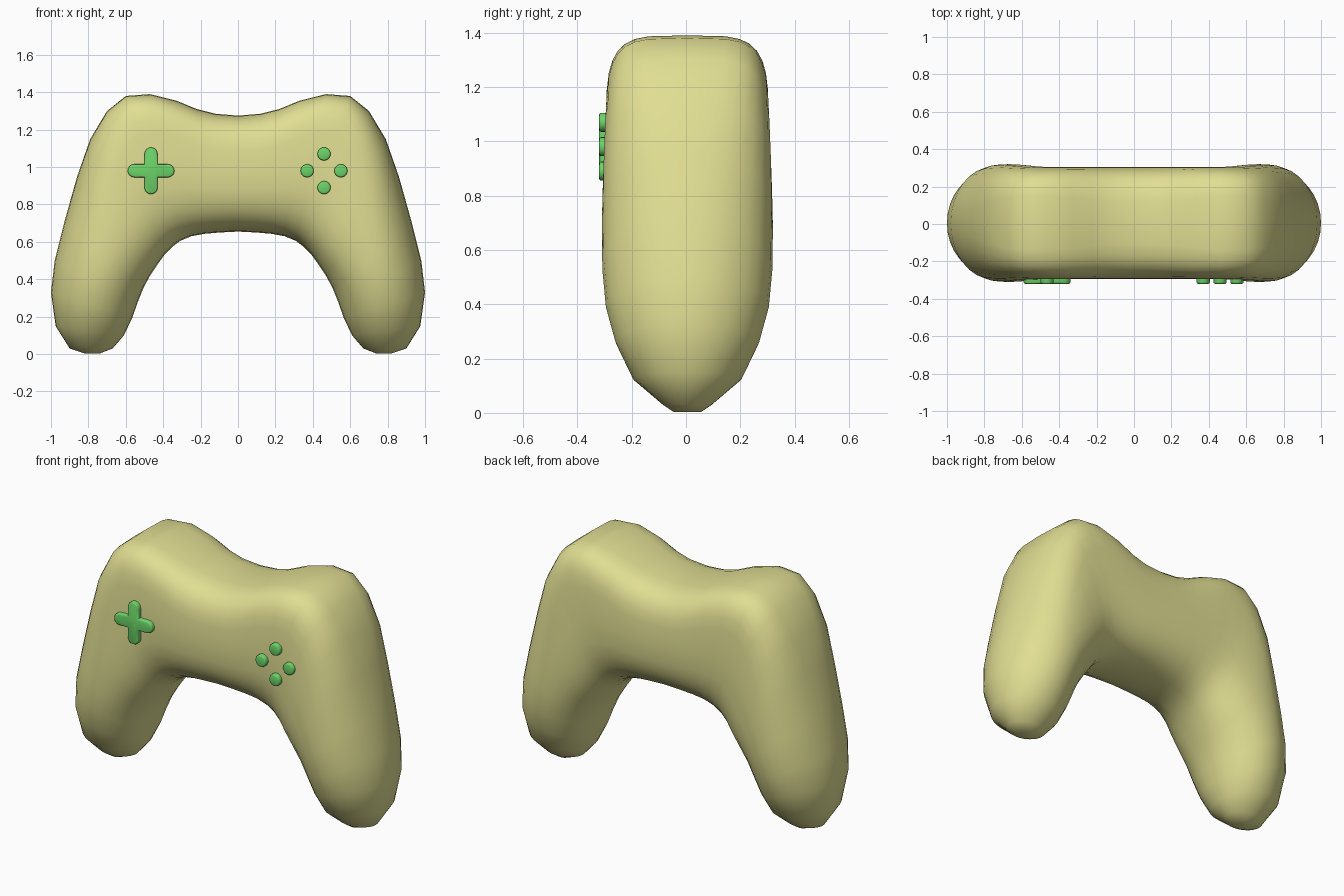
import bpy
import bmesh
from math import cos, sin, pi, copysign
from mathutils import Matrix, Vector

default = bpy.data.objects.get("Cube")
if default:
    bpy.data.objects.remove(default)


def make_material(name, rgb):
    mat = bpy.data.materials.new(name)
    mat.use_nodes = True
    mat.diffuse_color = (*rgb, 1)
    mat.node_tree.nodes["Principled BSDF"].inputs["Base Color"].default_value = (*rgb, 1)
    return mat


def finish(bm, name, mat, angle):
    bmesh.ops.recalc_face_normals(bm, faces=bm.faces)
    mesh = bpy.data.meshes.new(name)
    bm.to_mesh(mesh)
    bm.free()
    mesh.materials.append(mat)
    obj = bpy.data.objects.new(name, mesh)
    bpy.context.collection.objects.link(obj)
    bpy.ops.object.select_all(action='DESELECT')
    obj.select_set(True)
    bpy.context.view_layer.objects.active = obj
    bpy.ops.object.shade_smooth_by_angle(angle=angle)
    return obj


cream = make_material("pale yellow", (0.75, 0.73, 0.29))
green = make_material("button green", (0.15, 0.66, 0.14))

# Body stations from the middle to a grip tip:
# outer x, outer z, inner x, inner z, half depth, squareness of the outer half
STATIONS = [
    (0, 1.275, 0, .655, .30, 3.4),
    (.12, 1.285, .10, .65, .30, 3.4),
    (.22, 1.31, .18, .643, .30, 3.6),
    (.33, 1.355, .25, .63, .30, 4),
    (.47, 1.39, .31, .605, .30, 4.4),
    (.60, 1.38, .35, .575, .30, 4.4),
    (.70, 1.30, .39, .535, .305, 3.8),
    (.79, 1.15, .43, .48, .312, 3),
    (.86, .95, .47, .42, .315, 2.4),
    (.93, .70, .505, .355, .313, 2.1),
    (.98, .50, .535, .28, .30, 2),
    (1, .33, .565, .195, .265, 2),
    (.975, .15, .61, .10, .20, 2),
    (.90, .03, .67, .03, .09, 2),
    (.82, .003, .74, .003, .05, 2),
]
SEGMENTS = 32
DEPTH_SHIFT = 0.005


def power(value, n):
    return copysign(abs(value) ** (2 / n), value)


def body_ring(bm, station, side):
    ox, oz, ix, iz, depth, square = station
    outer, inner = Vector((side * ox, 0, oz)), Vector((side * ix, 0, iz))
    middle, reach = (outer + inner) / 2, (outer - inner) / 2
    ring = []
    for i in range(SEGMENTS):
        a = 2 * pi * i / SEGMENTS
        n = square if sin(a) > 0 else min(square, 2.6)
        p = middle + reach * power(sin(a), n)
        p.y = depth * power(cos(a), n) + DEPTH_SHIFT
        ring.append(bm.verts.new(p))
    return ring


# Body: one skin from grip tip to grip tip
bm = bmesh.new()
rings = [body_ring(bm, s, -1) for s in reversed(STATIONS[1:])]
rings += [body_ring(bm, s, 1) for s in STATIONS]
for a, b in zip(rings, rings[1:]):
    for i in range(SEGMENTS):
        j = (i + 1) % SEGMENTS
        bm.faces.new((a[i], a[j], b[j], b[i]))
bm.faces.new(rings[0])
bm.faces.new(rings[-1])
finish(bm, "controller_body", cream, pi / 2)


# Buttons: outlines pushed forward out of the front, with a rounded rim
FRONT, BACK, RIM, RADIUS = -0.32, -0.27, 0.008, 0.035


def raised_button(name, cx, cz, outline):
    bm = bmesh.new()
    back = bm.faces.new([bm.verts.new((cx + x, BACK, cz + z)) for x, z in outline])
    pushed = bmesh.ops.extrude_face_region(bm, geom=[back], use_keep_orig=True)
    top = [v for v in pushed["geom"] if isinstance(v, bmesh.types.BMVert)]
    bmesh.ops.translate(bm, verts=top, vec=(0, FRONT - BACK, 0))
    rim = [e for e in bm.edges if all(v in top for v in e.verts)]
    bmesh.ops.bevel(bm, geom=rim, offset=RIM, segments=2, profile=0.5, affect='EDGES')
    finish(bm, name, green, pi / 3)


def arc(cx, cz, start, end, steps):
    angles = [start + (end - start) * i / steps for i in range(steps + 1)]
    return [(cx + RADIUS * cos(a), cz + RADIUS * sin(a)) for a in angles]


# Direction pad: four round-ended arms meeting at square inner corners
cross = []
for k in range(4):
    turn = Matrix.Rotation(k * pi / 2, 2)
    arm = arc(0.125 - RADIUS, 0, -pi / 2, pi / 2, 8) + [(RADIUS, RADIUS)]
    cross += [tuple(turn @ Vector(p)) for p in arm]
raised_button("direction_pad", -0.465, 0.98, cross)

# Four round buttons in a diamond
disc = arc(0, 0, 0, 2 * pi, 20)[:-1]
for name, dx, dz in (("top", 0, 1), ("bottom", 0, -1), ("right", -1, 0), ("left", 1, 0)):
    raised_button(name + "_button", 0.46 + 0.09 * dx, 0.98 + 0.09 * dz, disc)
